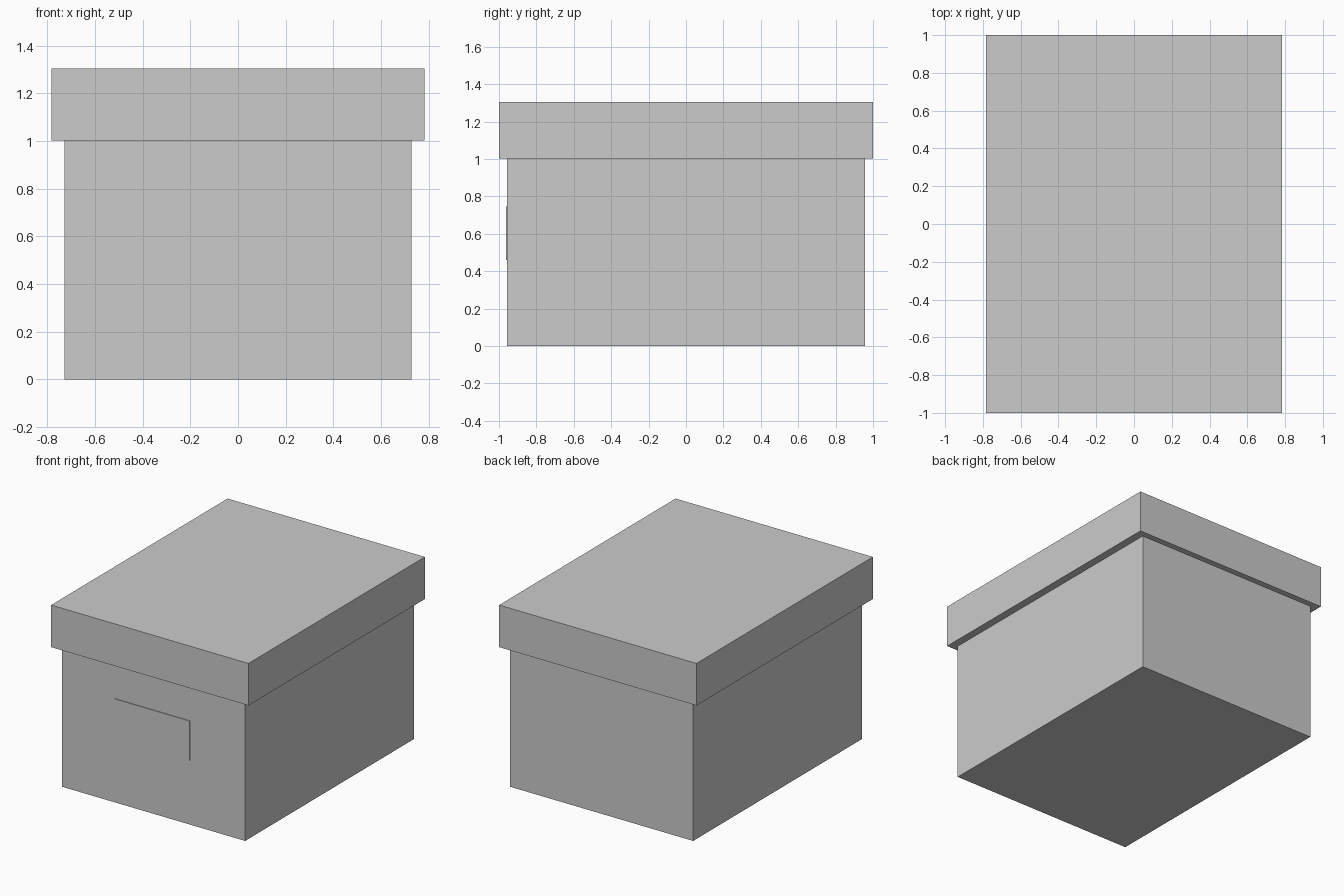
import bpy

if "Cube" in bpy.data.objects:
    bpy.data.objects.remove(bpy.data.objects["Cube"])


def box(name, x, y, z):
    """Axis-aligned box from (min, max) ranges."""
    bpy.ops.mesh.primitive_cube_add(
        size=1, location=[(a + b) / 2 for a, b in (x, y, z)])
    obj = bpy.context.object
    obj.name = name
    obj.scale = [b - a for a, b in (x, y, z)]
    bpy.ops.object.transform_apply(location=False, rotation=False, scale=True)
    return obj


# Container body
box("box_body", (-0.727, 0.727), (-0.957, 0.957), (0, 1.003))

# Overhanging lid
box("lid", (-0.783, 0.783), (-1, 1), (1.003, 1.305))

# Thin label plate on the front
box("label_plate", (-0.31, 0.29), (-0.962, -0.95), (0.46, 0.745))
